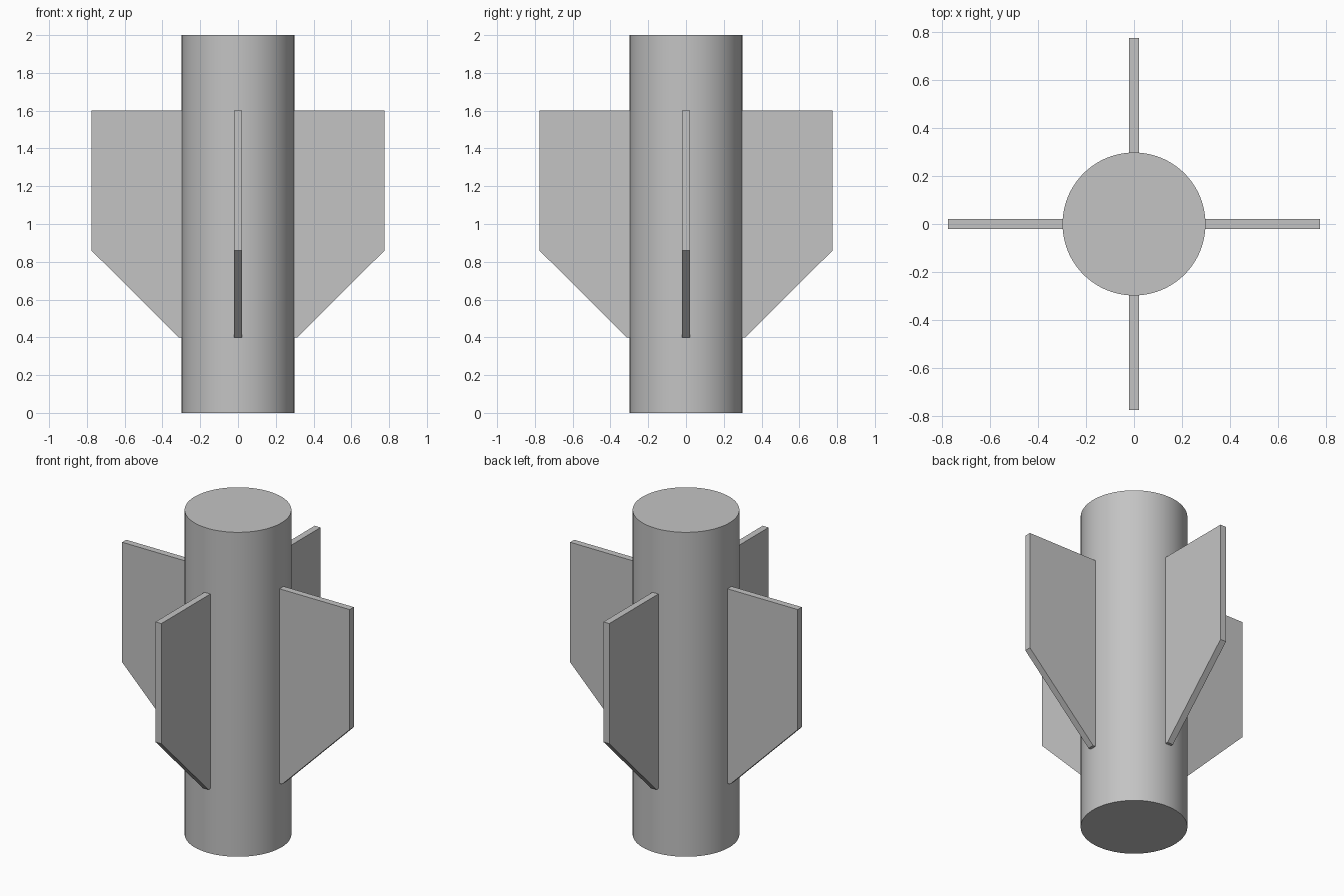
import bpy
import bmesh
from math import pi
from mathutils import Matrix, Vector

cube = bpy.data.objects.get("Cube")
if cube:
    bpy.data.objects.remove(cube, do_unlink=True)

RADIUS, HEIGHT = 0.298, 2.0
FIN_THICKNESS = 0.04

# Plain grey used on every part
grey = bpy.data.materials.new("plain_grey")
grey.use_nodes = True
colour = (0.55, 0.55, 0.55, 1)
grey.diffuse_color = colour
grey.node_tree.nodes["Principled BSDF"].inputs["Base Color"].default_value = colour

# Cylindrical body
bpy.ops.mesh.primitive_cylinder_add(vertices=96, radius=RADIUS, depth=HEIGHT,
                                    location=(0, 0, HEIGHT / 2))
body = bpy.context.object
body.name = "body_tube"
body.data.materials.append(grey)
bpy.ops.object.shade_smooth_by_angle()

# Fin outline as (radius, height), rooted just inside the body
fin_outline = [(0.28, 0.4), (0.315, 0.4), (0.776, 0.86), (0.776, 1.6), (0.28, 1.6)]


def add_fin(name, angle):
    bm = bmesh.new()
    face = bm.faces.new([bm.verts.new((r, -FIN_THICKNESS / 2, z)) for r, z in fin_outline])
    extruded = bmesh.ops.extrude_face_region(bm, geom=[face])
    verts = [v for v in extruded["geom"] if isinstance(v, bmesh.types.BMVert)]
    bmesh.ops.translate(bm, verts=verts, vec=Vector((0, FIN_THICKNESS, 0)))
    bmesh.ops.recalc_face_normals(bm, faces=bm.faces)
    bm.transform(Matrix.Rotation(angle, 4, "Z"))
    mesh = bpy.data.meshes.new(name)
    bm.to_mesh(mesh)
    bm.free()
    mesh.materials.append(grey)
    bpy.context.collection.objects.link(bpy.data.objects.new(name, mesh))


# Four fins around the body
for i, side in enumerate(("left", "back", "right", "front")):
    add_fin(side + "_fin", i * pi / 2)
